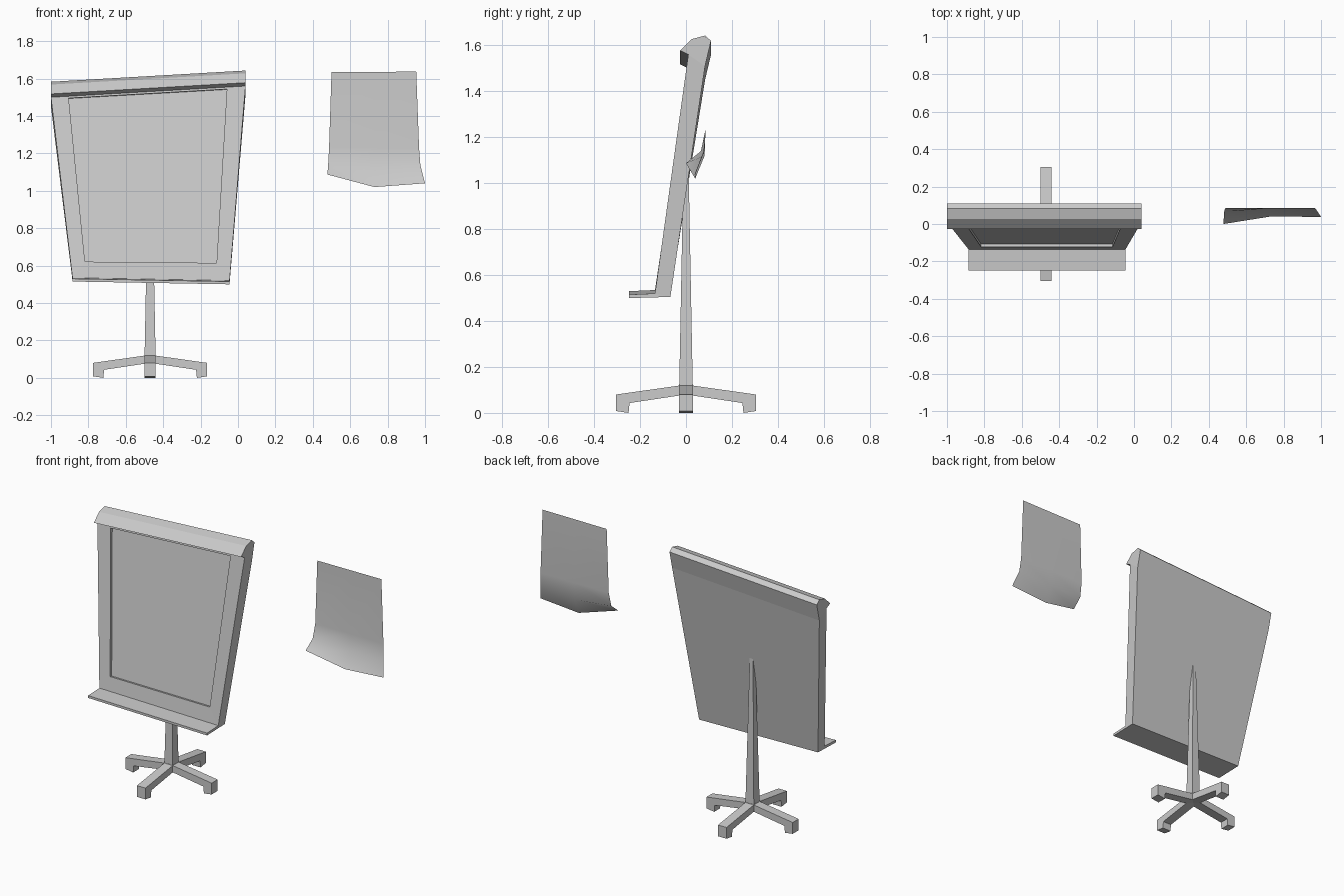
import bpy, math
from mathutils import Vector, Matrix

if "Cube" in bpy.data.objects:
    bpy.data.objects.remove(bpy.data.objects["Cube"])


def add(name, verts, faces, recalc=True):
    me = bpy.data.meshes.new(name)
    me.from_pydata([tuple(v) for v in verts], [], faces)
    if recalc:
        import bmesh
        bm = bmesh.new()
        bm.from_mesh(me)
        bmesh.ops.recalc_face_normals(bm, faces=bm.faces)
        bm.to_mesh(me)
        bm.free()
    ob = bpy.data.objects.new(name, me)
    bpy.context.collection.objects.link(ob)
    return ob


def prism(name, section, x0, x1, dz0=0.0, dz1=0.0):
    """Section of (y, z) points swept along x, with a height shift at each end."""
    n = len(section)
    verts = [(x, y, z + dz) for x, dz in ((x0, dz0), (x1, dz1)) for y, z in section]
    faces = [(i, (i + 1) % n, n + (i + 1) % n, n + i) for i in range(n)]
    faces += [tuple(range(n)), tuple(range(n, 2 * n))]
    return add(name, verts, faces)


# Board: crooked leaning slab with a shallow recessed panel in its front
BL, BR = Vector((-0.885, -0.135, 0.535)), Vector((-0.045, -0.135, 0.52))
TL, TR = Vector((-1.0, 0.01, 1.50)), Vector((0.04, 0.01, 1.56))


def on_front(u, v, depth=0.0):
    p = BL.lerp(BR, u).lerp(TL.lerp(TR, u), v)
    return p + Vector((0, depth, -0.15 * depth))


loop = ((0, 0), (1, 0), (1, 1), (0, 1))
inner = ((0.09, 0.09), (0.91, 0.09), (0.905, 0.99), (0.09, 0.99))
verts = [on_front(u, v) for u, v in loop]
verts += [on_front(u, v) for u, v in inner]
verts += [on_front(u, v, 0.016) for u, v in inner]
verts += [(-0.885, -0.068, 0.52), (-0.045, -0.068, 0.505),
          (0.04, 0.083, 1.51), (-1.0, 0.083, 1.45)]
faces = [(8, 9, 10, 11), (12, 13, 14, 15)]
for i in range(4):
    j = (i + 1) % 4
    faces += [(i, j, 4 + j, 4 + i), (4 + i, 4 + j, 8 + j, 8 + i), (i, j, 12 + j, 12 + i)]
add("board", verts, faces)

# Rolled cap along the top edge
prism("top_cap", [(-0.026, 1.578), (0.026, 1.628), (0.083, 1.643), (0.109, 1.62),
                  (0.083, 1.51), (0.01, 1.56)], -1.0, 0.04, -0.06, 0.0)

# Tray along the bottom edge
prism("tray", [(-0.248, 0.515), (-0.248, 0.50), (-0.068, 0.505), (-0.135, 0.52)],
      -0.885, -0.045, 0.015, 0.0)

# Tapered post
PX = -0.47
rings = ((0.09, 0.03), (1.08, 0.011))
verts = [(PX + sx * r, sy * r, z) for z, r in rings
         for sx, sy in ((-1, -1), (1, -1), (1, 1), (-1, 1))]
add("post", verts, [(i, (i + 1) % 4, 4 + (i + 1) % 4, 4 + i) for i in range(4)]
    + [(0, 1, 2, 3), (4, 5, 6, 7)])

# Four feet in a cross
foot = [(0, 0.123), (0.305, 0.08), (0.305, 0.008), (0.25, 0.0), (0.246, 0.043), (0, 0.08)]
for k in range(4):
    leg = prism("foot_%d" % (k + 1), foot, -0.03, 0.03)
    leg.data.transform(Matrix.Translation((PX, 0, 0)) @ Matrix.Rotation(k * math.pi / 2, 4, 'Z'))

# Loose paper sheet with a curling lower edge: left, middle, right columns
columns = [
    [(0.50, 0.086, 1.635), (0.487, 0.084, 1.23), (0.482, 0.065, 1.14), (0.478, 0.0, 1.087)],
    [(0.73, 0.086, 1.636), (0.73, 0.085, 1.23), (0.73, 0.081, 1.12), (0.73, 0.04, 1.02)],
    [(0.953, 0.086, 1.637), (0.968, 0.085, 1.23), (0.975, 0.076, 1.137), (1.0, 0.038, 1.04)],
]
verts = [p for col in columns for p in col]
faces = [(c * 4 + r + 1, c * 4 + r + 5, c * 4 + r + 4, c * 4 + r)
         for c in range(2) for r in range(3)]
sheet = add("paper_sheet", verts, faces, recalc=False)
for p in sheet.data.polygons:
    p.use_smooth = True
